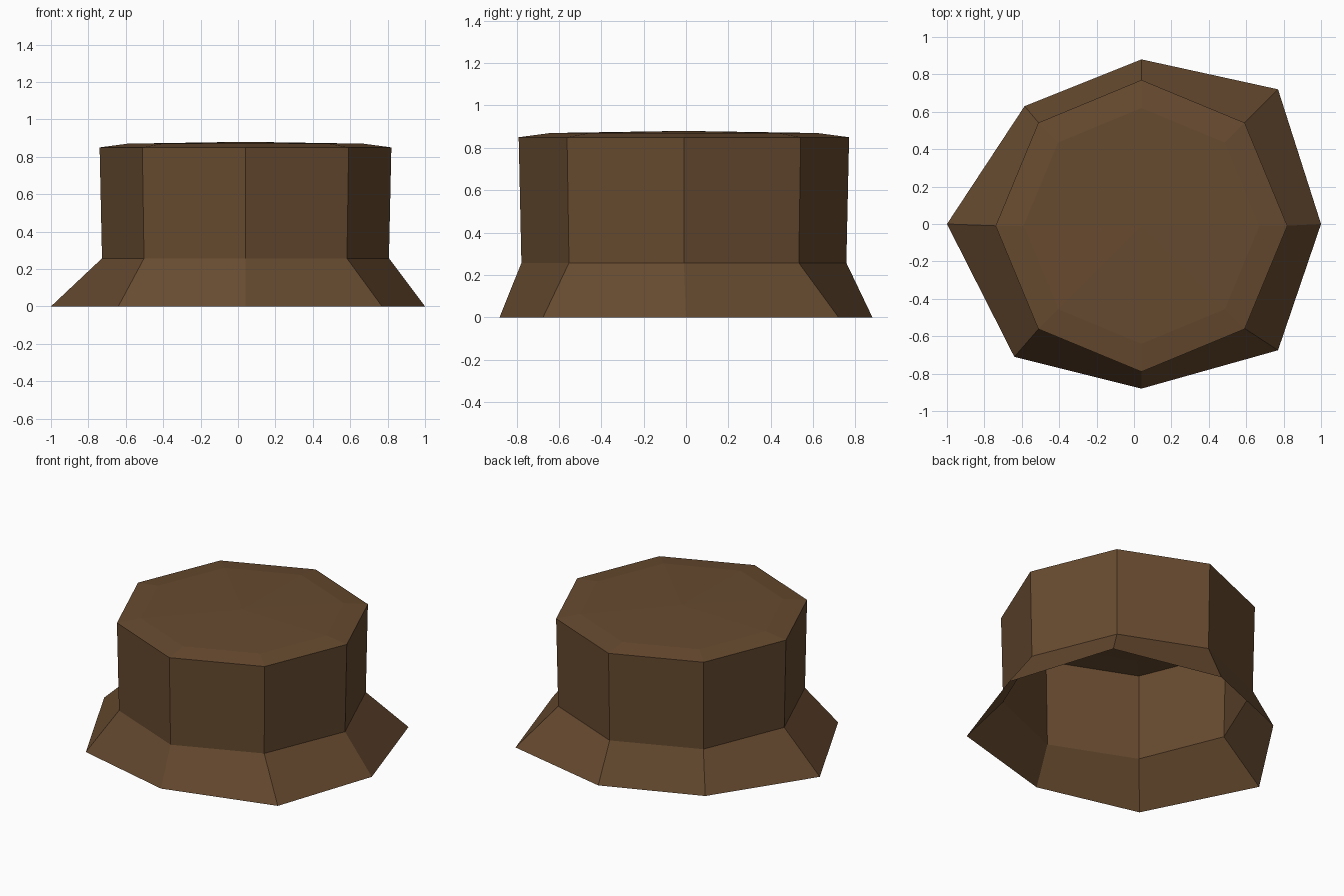
import bpy
import bmesh
from math import cos, sin, tau

default = bpy.data.objects.get("Cube")
if default:
    bpy.data.objects.remove(default, do_unlink=True)

SIDES = 8
CENTRE = (0.04, -0.01)

# Brown felt
felt = bpy.data.materials.new("brown_felt")
felt.use_nodes = True
colour = (0.135, 0.069, 0.029, 1)
felt.diffuse_color = colour
bsdf = felt.node_tree.nodes["Principled BSDF"]
bsdf.inputs["Base Color"].default_value = colour
bsdf.inputs["Roughness"].default_value = 0.9

bm = bmesh.new()


def octagon(radius, z):
    return [bm.verts.new((CENTRE[0] + radius * cos(tau * i / SIDES),
                          CENTRE[1] + radius * sin(tau * i / SIDES), z))
            for i in range(SIDES)]


# Uneven floppy brim edge, counter-clockwise from the left
brim_edge = [(1, 0), (0.77, 0.72), (0.04, 0.88), (-0.585, 0.63),
             (-1, 0), (-0.64, -0.71), (0.04, -0.88), (0.77, -0.675)]
rings = [[bm.verts.new((x, y, 0)) for x, y in brim_edge]]

# Crown wall and gently domed top
rings += [octagon(r, z) for r, z in [(0.767, 0.257), (0.78, 0.85), (0.63, 0.87)]]

for low, high in zip(rings, rings[1:]):
    for i in range(SIDES):
        j = (i + 1) % SIDES
        bm.faces.new((low[i], low[j], high[j], high[i]))

# Shallow peak closing the crown
peak = bm.verts.new((*CENTRE, 0.88))
for i in range(SIDES):
    bm.faces.new((rings[-1][i], rings[-1][(i + 1) % SIDES], peak))

mesh = bpy.data.meshes.new("hat")
bm.to_mesh(mesh)
bm.free()
mesh.materials.append(felt)
hat = bpy.data.objects.new("hat", mesh)
bpy.context.collection.objects.link(hat)
